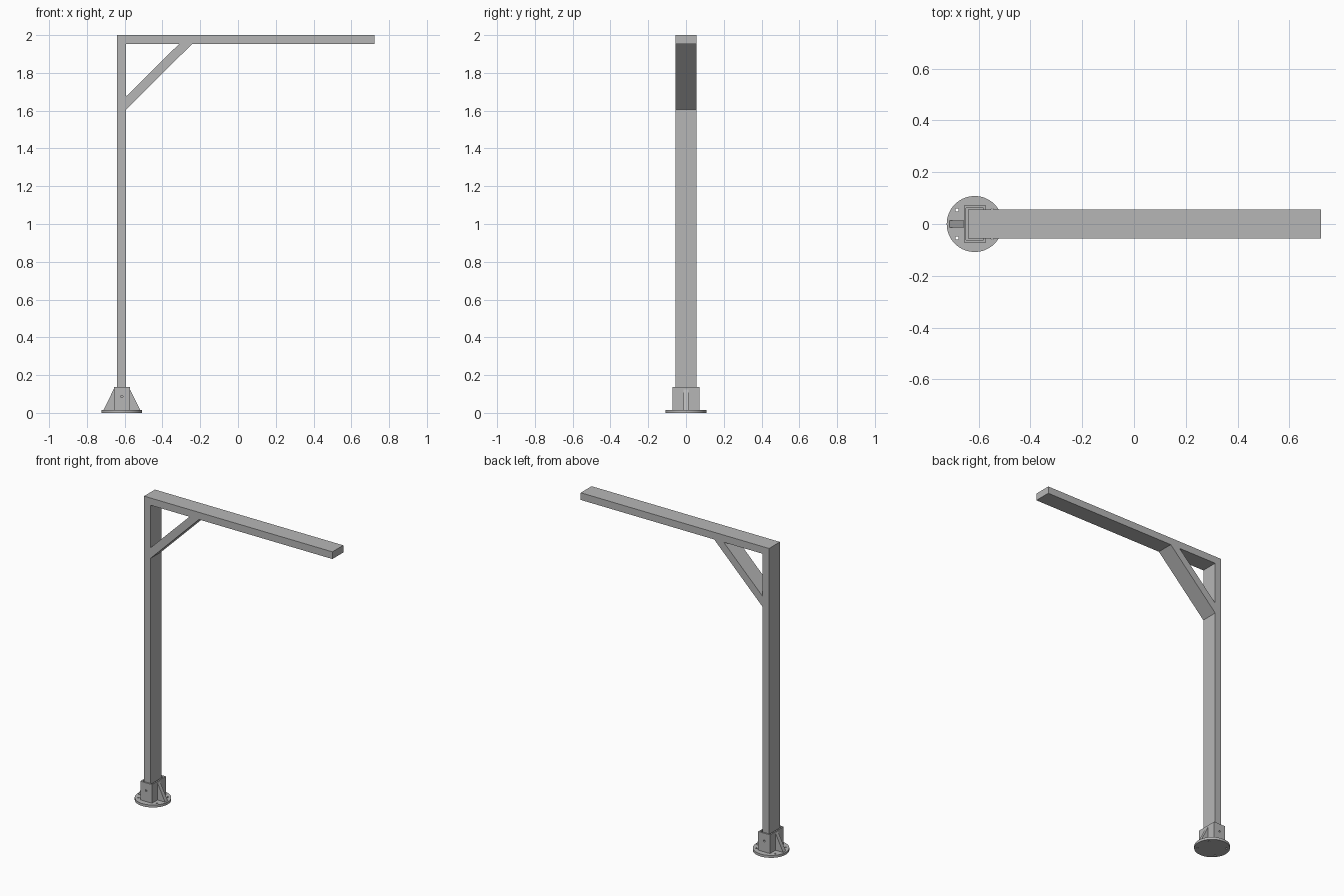
import bpy, bmesh, math
from mathutils import Vector

if "Cube" in bpy.data.objects:
    bpy.data.objects.remove(bpy.data.objects["Cube"], do_unlink=True)

# Single painted-steel colour
steel = bpy.data.materials.new("grey_steel")
steel.use_nodes = True
GREY = (0.47, 0.47, 0.47, 1)
steel.diffuse_color = GREY
steel.node_tree.nodes["Principled BSDF"].inputs["Base Color"].default_value = GREY

CX = -0.615          # axis of the foot
HALF = 0.056         # half depth of post, beam and brace
PLATE_TOP = 0.016


def profile(name, points, half):
    """Extrude an x-z outline from y = -half to y = +half."""
    bm = bmesh.new()
    face = bm.faces.new([bm.verts.new((x, -half, z)) for x, z in points])
    out = bmesh.ops.extrude_face_region(bm, geom=[face])["geom"]
    bmesh.ops.translate(bm, vec=(0, 2 * half, 0),
                        verts=[v for v in out if isinstance(v, bmesh.types.BMVert)])
    bmesh.ops.recalc_face_normals(bm, faces=bm.faces)
    mesh = bpy.data.meshes.new(name)
    bm.to_mesh(mesh)
    bm.free()
    mesh.materials.append(steel)
    obj = bpy.data.objects.new(name, mesh)
    bpy.context.collection.objects.link(obj)
    return obj


def box(name, x0, x1, z0, z1, half):
    return profile(name, [(x0, z0), (x1, z0), (x1, z1), (x0, z1)], half)


def cylinder(name, centre, radius, depth, sides, rotation=(0, 0, 0)):
    bpy.ops.mesh.primitive_cylinder_add(vertices=sides, radius=radius, depth=depth,
                                        location=centre, rotation=rotation)
    obj = bpy.context.object
    obj.name = name
    obj.data.materials.append(steel)
    return obj


def cut(target, cutter):
    """Subtract the cutter from the target and discard it."""
    mod = target.modifiers.new("cut", 'BOOLEAN')
    mod.operation = 'DIFFERENCE'
    mod.solver = 'EXACT'
    mod.object = cutter
    cutter.hide_render = True
    bpy.ops.object.select_all(action='DESELECT')
    bpy.context.view_layer.objects.active = target
    target.select_set(True)
    bpy.ops.object.modifier_apply(modifier=mod.name)
    bpy.data.objects.remove(cutter, do_unlink=True)


# Post and cantilever beam as one L-shaped frame
profile("post_and_beam", [(-0.64, PLATE_TOP), (-0.593, PLATE_TOP), (-0.593, 1.953),
                          (0.722, 1.953), (0.722, 2), (-0.64, 2)], HALF)

# Diagonal brace in the corner
profile("corner_brace", [(-0.593, 1.606), (-0.243, 1.953),
                         (-0.312, 1.953), (-0.593, 1.675)], HALF)

# Round foot plate with four bolt holes
plate = cylinder("foot_plate", (CX, 0, PLATE_TOP / 2), 0.108, PLATE_TOP, 64)
for sx in (-1, 1):
    for sy in (-1, 1):
        cut(plate, cylinder("bolt_cutter", (CX + sx * 0.068, sy * 0.054, 0),
                            0.006, 0.1, 16))
bpy.ops.object.shade_smooth_by_angle(angle=math.radians(30))

# Open socket around the post, with a cross-bolt hole front and back
socket = box("post_socket", CX - 0.042, CX + 0.043, PLATE_TOP, 0.138, 0.071)
cut(socket, box("socket_cutter", CX - 0.033, CX + 0.034, 0, 0.2, 0.062))
cut(socket, cylinder("pin_cutter", (CX, 0, 0.087), 0.006, 0.3, 16,
                     (math.pi / 2, 0, 0)))

# Triangular gussets on both sides of the socket
for side, name in ((-1, "right_gusset"), (1, "left_gusset")):
    profile(name, [(CX + side * 0.042, PLATE_TOP), (CX + side * 0.097, PLATE_TOP),
                   (CX + side * 0.042, 0.127)], 0.0135)
